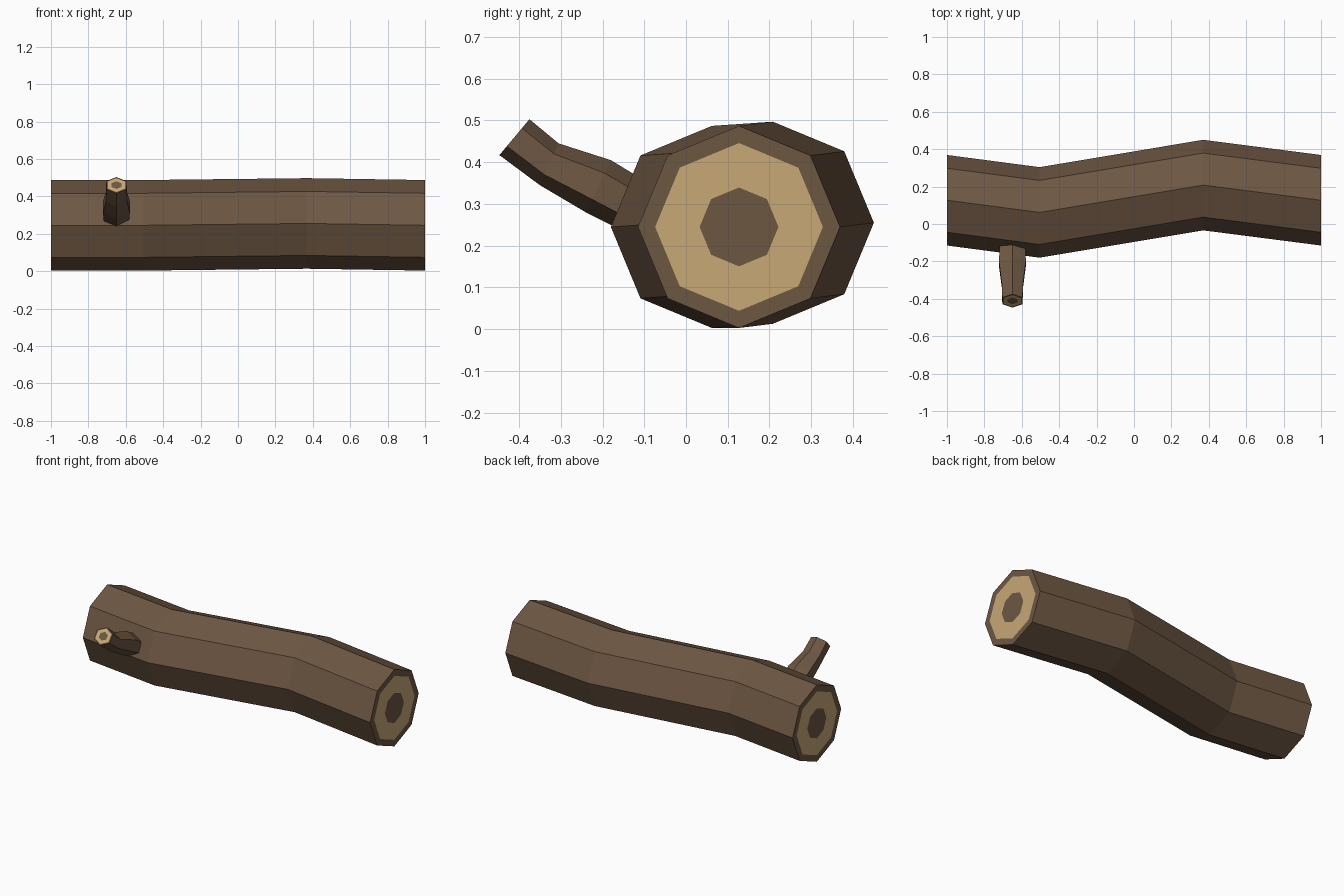
import bpy, bmesh
from math import sin, cos, pi
from mathutils import Vector

if "Cube" in bpy.data.objects:
    bpy.data.objects.remove(bpy.data.objects["Cube"])


def material(name, rgb):
    m = bpy.data.materials.new(name)
    m.diffuse_color = (*rgb, 1)
    m.use_nodes = True
    m.node_tree.nodes["Principled BSDF"].inputs["Base Color"].default_value = m.diffuse_color
    return m


BARK = material("bark", (0.155, 0.095, 0.055))
WOOD = material("cut_wood", (0.578, 0.392, 0.181))


def limb(name, sides, rings, caps, inner):
    """Loft rings (centre, side axis, up axis); caps get bark rim, pale wood and dark heart."""
    bm = bmesh.new()

    def ring(c, u, v, s=1.0):
        c, u, v = Vector(c), Vector(u) * s, Vector(v) * s
        return [bm.verts.new(c + u * sin(2 * pi * i / sides) + v * cos(2 * pi * i / sides))
                for i in range(sides)]

    def bridge(a, b, mat):
        for i in range(sides):
            j = (i + 1) % sides
            bm.faces.new((a[i], a[j], b[j], b[i])).material_index = mat

    loops = [ring(*r) for r in rings]
    for a, b in zip(loops, loops[1:]):
        bridge(a, b, 0)
    for end in (0, -1):
        if end not in caps:
            bm.faces.new(loops[end])
            continue
        wood = ring(*rings[end], inner[0])
        heart = ring(*rings[end], inner[1])
        bridge(loops[end], wood, 0)
        bridge(wood, heart, 1)
        bm.faces.new(heart)
    bmesh.ops.recalc_face_normals(bm, faces=bm.faces)
    me = bpy.data.meshes.new(name)
    bm.to_mesh(me)
    bm.free()
    me.materials.append(BARK)
    me.materials.append(WOOD)
    ob = bpy.data.objects.new(name, me)
    bpy.context.collection.objects.link(ob)
    return ob


# Main log: bent eight-sided trunk, cut at both ends
R = 0.242
path = [(-1, 0.127, 0.245), (-0.505, 0.062, 0.245), (0.37, 0.208, 0.255), (1, 0.127, 0.245)]
limb("log", 8, [(p, (0, R, 0), (0, 0, R)) for p in path], (0, -1), (0.83, 0.39))

# Branch stub: six-sided, defined by its lower and upper outline (y, z) and half width
outline = [((-0.10, 0.21), (-0.04, 0.32), 0.064),
           ((-0.24, 0.28), (-0.18, 0.405), 0.072),
           ((-0.35, 0.345), (-0.305, 0.445), 0.057),
           ((-0.447, 0.417), (-0.375, 0.503), 0.054)]
rings = []
for lo, hi, w in outline:
    lo, hi = Vector((-0.65, *lo)), Vector((-0.65, *hi))
    rings.append(((lo + hi) / 2, (w / sin(pi / 3), 0, 0), (hi - lo) / 2))
limb("branch_stub", 6, rings, (-1,), (0.85, 0.48))
